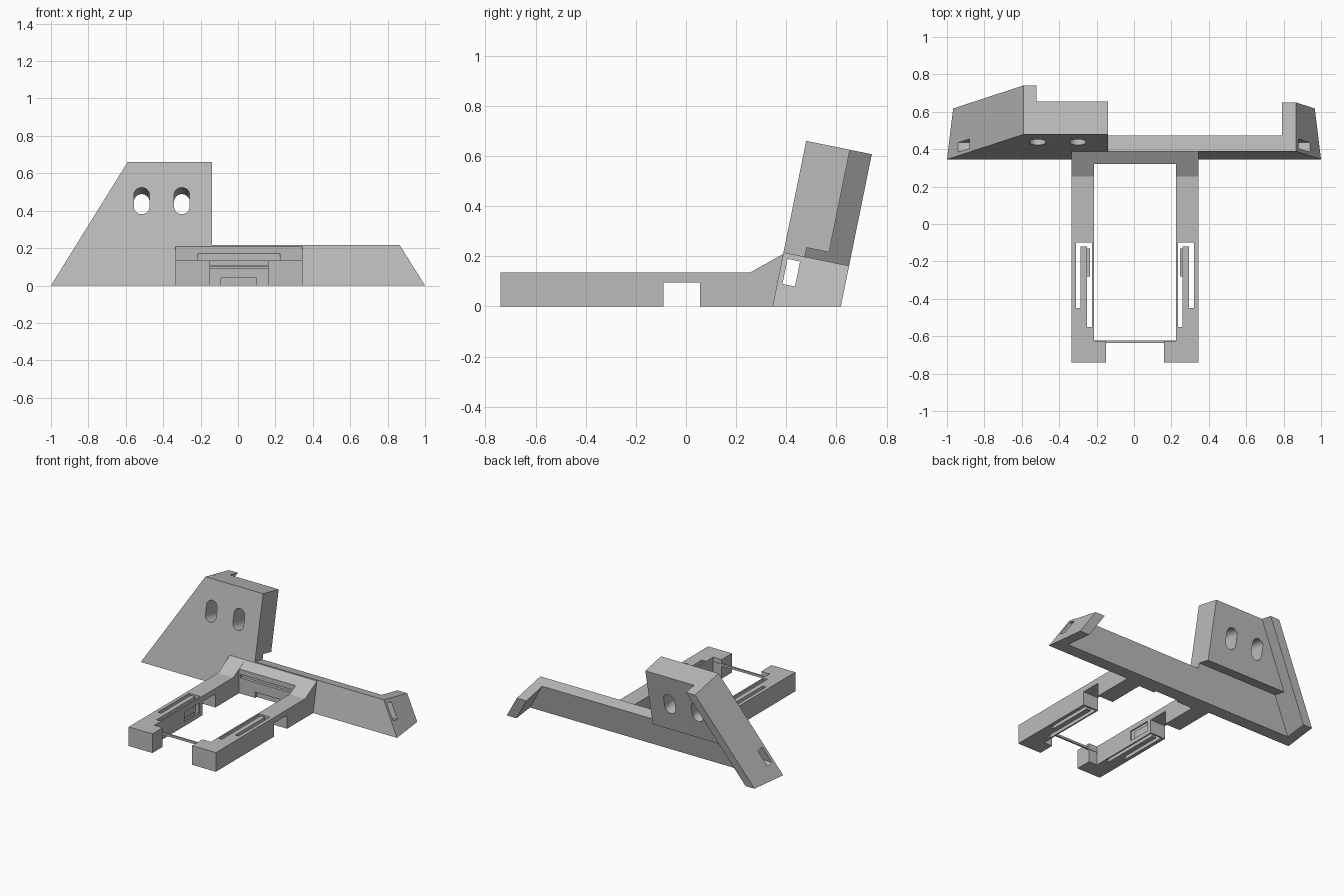
import bpy, bmesh, math
from mathutils import Matrix, Vector

if "Cube" in bpy.data.objects:
    bpy.data.objects.remove(bpy.data.objects["Cube"])

grey = bpy.data.materials.new("plain_grey")
grey.use_nodes = True
tone = (0.5, 0.5, 0.5, 1)
grey.diffuse_color = tone
grey.node_tree.nodes["Principled BSDF"].inputs["Base Color"].default_value = tone

TILT = math.radians(11.5)
S, C = math.sin(TILT), math.cos(TILT)


def leaning(x, v, w):
    """Across, up the leaning plate, and back through it."""
    return Vector((x, 0.345 + v * S + w * C, v * C - w * S))


def sideways(y, z, x):
    return Vector((x, y, z))


def prism(name, pts, lo, hi, place):
    """Extrude a flat profile from lo to hi."""
    bm = bmesh.new()
    ends = [[bm.verts.new(place(a, b, d)) for a, b in pts] for d in (lo, hi)]
    bm.faces.new(ends[0])
    bm.faces.new(ends[1][::-1])
    n = len(pts)
    for i in range(n):
        j = (i + 1) % n
        bm.faces.new((ends[0][i], ends[0][j], ends[1][j], ends[1][i]))
    bmesh.ops.recalc_face_normals(bm, faces=bm.faces)
    mesh = bpy.data.meshes.new(name)
    bm.to_mesh(mesh)
    bm.free()
    mesh.materials.append(grey)
    ob = bpy.data.objects.new(name, mesh)
    bpy.context.collection.objects.link(ob)
    return ob


def rect(a0, a1, b0, b1):
    return [(a0, b0), (a1, b0), (a1, b1), (a0, b1)]


def box(name, x, y, z):
    return prism(name, rect(*y, *z), min(x), max(x), sideways)


def cut(ob, *cutters):
    for c in cutters:
        c.hide_render = True
        c.hide_viewport = True
        c.display_type = 'WIRE'
        m = ob.modifiers.new("cut", 'BOOLEAN')
        m.operation = 'DIFFERENCE'
        m.solver = 'EXACT'
        m.object = c


def trim_to_ground(ob):
    bm = bmesh.new()
    bm.from_mesh(ob.data)
    geom = bm.verts[:] + bm.edges[:] + bm.faces[:]
    bmesh.ops.bisect_plane(bm, geom=geom, plane_co=(0, 0, 0), plane_no=(0, 0, 1), clear_inner=True)
    bmesh.ops.holes_fill(bm, edges=[e for e in bm.edges if e.is_boundary])
    bmesh.ops.recalc_face_normals(bm, faces=bm.faces)
    bm.to_mesh(ob.data)
    bm.free()


# Leaning plate
TOP, LOW = 0.674, 0.22


def edge_x(v):
    return -1 + 0.41 * v / TOP


plate = prism("leaning_plate", [(-1, 0), (1, 0), (0.865, LOW), (-0.14, LOW), (-0.14, TOP), (-0.59, TOP)],
              0, 0.087, leaning)
block = prism("upper_backing", [(edge_x(0.257), 0.257), (-0.14, 0.257), (-0.14, TOP), (-0.59, TOP)],
              0.08, 0.178, leaning)
right_flange = prism("right_flange", [(-1, 0), (-0.93, 0), (-0.52, TOP), (-0.59, TOP)], 0.08, 0.267, leaning)
left_flange = prism("left_flange", [(1, 0), (0.925, 0), (0.79, LOW), (0.865, LOW)], 0.08, 0.267, leaning)
for ob in (plate, right_flange, left_flange):
    trim_to_ground(ob)

# Cross tunnel and the two oval holes
tunnel = prism("tunnel_cutter", rect(-1.2, 1.2, 0.096, 0.198), 0.021, 0.072, leaning)
cut(plate, tunnel)
for x in (-0.515, -0.3):
    oval = []
    for i in range(24):
        a = (i + 0.5) * math.tau / 24
        oval.append((x + 0.042 * math.cos(a), 0.462 + 0.042 * math.sin(a) + math.copysign(0.031, math.sin(a))))
    hole = prism("oval_hole_cutter", oval, -0.1, 0.3, leaning)
    cut(plate, hole)
    cut(block, hole)

# Frame: arms, feet and spring tongues on both sides
MID = 0.005
arm_side = [(-0.74, 0), (-0.09, 0), (-0.09, 0.095), (0.055, 0.095), (0.055, 0), (0.35, 0),
            (0.392, 0.212), (0.255, 0.135), (-0.74, 0.135)]
for side, label in ((-1, "right_"), (1, "left_")):
    def span(a, b):
        return sorted((MID + side * a, MID + side * b))

    arm = prism(label + "arm", arm_side, *span(0.22, 0.34), sideways)
    cut(arm, box(label + "slot_cutter", span(0.23, 0.315), (-0.55, -0.10), (-0.1, 0.3)),
        box(label + "window_cutter", span(0.2, 0.25), (-0.29, -0.12), (0.03, 0.1)))
    box(label + "foot", span(0.155, 0.222), (-0.74, -0.625), (0, 0.135))
    box(label + "spring_tongue", span(0.255, 0.29), (-0.55, -0.12), (0, 0.135))
    box(label + "tongue_root", span(0.288, 0.315), (-0.55, -0.45), (0, 0.135))
    box(label + "tongue_button", span(0.24, 0.257), (-0.28, -0.13), (0.04, 0.095))

# Thin front bar and rear cross member
box("front_bar", (MID - 0.222, MID + 0.222), (-0.635, -0.622), (0.09, 0.105))
rear = prism("rear_cross_member", [(0.32, 0), (0.35, 0), (0.392, 0.212), (0.32, 0.171)],
             MID - 0.222, MID + 0.222, sideways)
cut(rear, box("connector_cutter", (MID - 0.095, MID + 0.095), (0.25, 0.338), (-0.1, 0.04)),
    box("groove_cutter", (MID - 0.21, MID + 0.21), (0.25, 0.34), (0.11, 0.135)))
